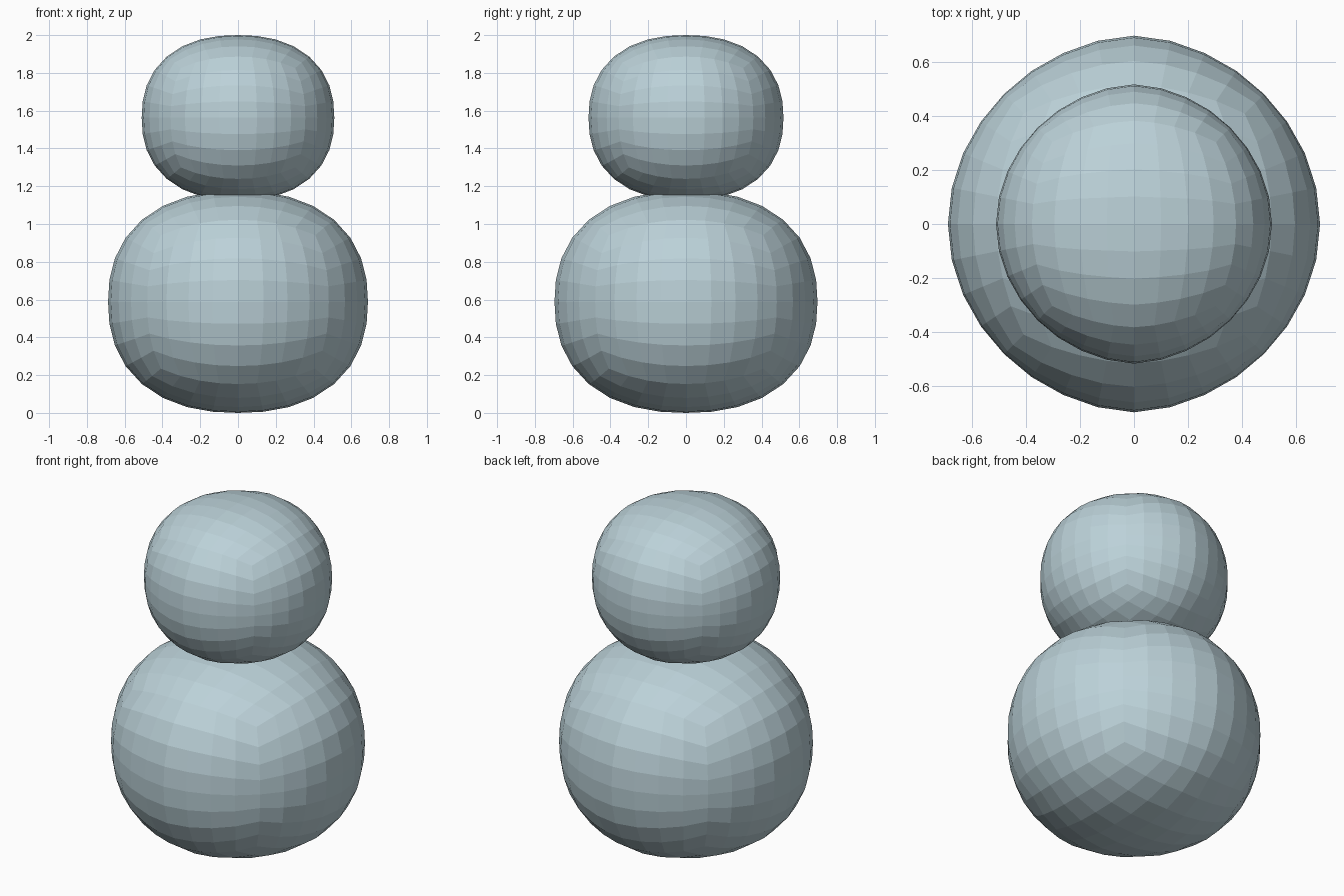
import bpy, bmesh, math

if "Cube" in bpy.data.objects:
    bpy.data.objects.remove(bpy.data.objects["Cube"])

mat = bpy.data.materials.new("pale_blue_grey")
mat.diffuse_color = (0.5, 0.64, 0.69, 1.0)
mat.use_nodes = True
mat.node_tree.nodes["Principled BSDF"].inputs["Base Color"].default_value = mat.diffuse_color

SQUARENESS = 2.3  # vertical profile exponent: 2 is an ellipse, higher is boxier


def rounded_lump(name, radius, z_low, z_high):
    """Gridded cube swelled to a round plan and a softly boxy side profile."""
    half = (z_high - z_low) / 2
    mid = (z_high + z_low) / 2
    bm = bmesh.new()
    bmesh.ops.create_cube(bm, size=2)
    bmesh.ops.subdivide_edges(bm, edges=bm.edges[:], cuts=7, use_grid_fill=True)
    for v in bm.verts:
        # even out the spacing of the rows
        x, y, z = (math.tan(c * math.pi / 4) for c in v.co)
        rho = math.hypot(x, y)
        s = (rho ** SQUARENESS + abs(z) ** SQUARENESS) ** (-1 / SQUARENESS)
        plan = 1.0
        if rho > 1e-6:
            c, d = x / rho, y / rho
            # slight ridge along the front and back centre line
            plan += 0.012 * max(0, 1 - abs(c) / 0.35) - 0.012 * (2 * c * d) ** 2
        v.co = (x * s * radius * plan, y * s * radius * plan, mid + z * s * half)
    bmesh.ops.recalc_face_normals(bm, faces=bm.faces[:])
    mesh = bpy.data.meshes.new(name)
    bm.to_mesh(mesh)
    bm.free()
    mesh.materials.append(mat)
    ob = bpy.data.objects.new(name, mesh)
    bpy.context.collection.objects.link(ob)
    return ob


# Large lower lump and smaller one resting on it
rounded_lump("body", 0.688, 0.0, 1.175)
rounded_lump("head", 0.51, 1.125, 2.0)
